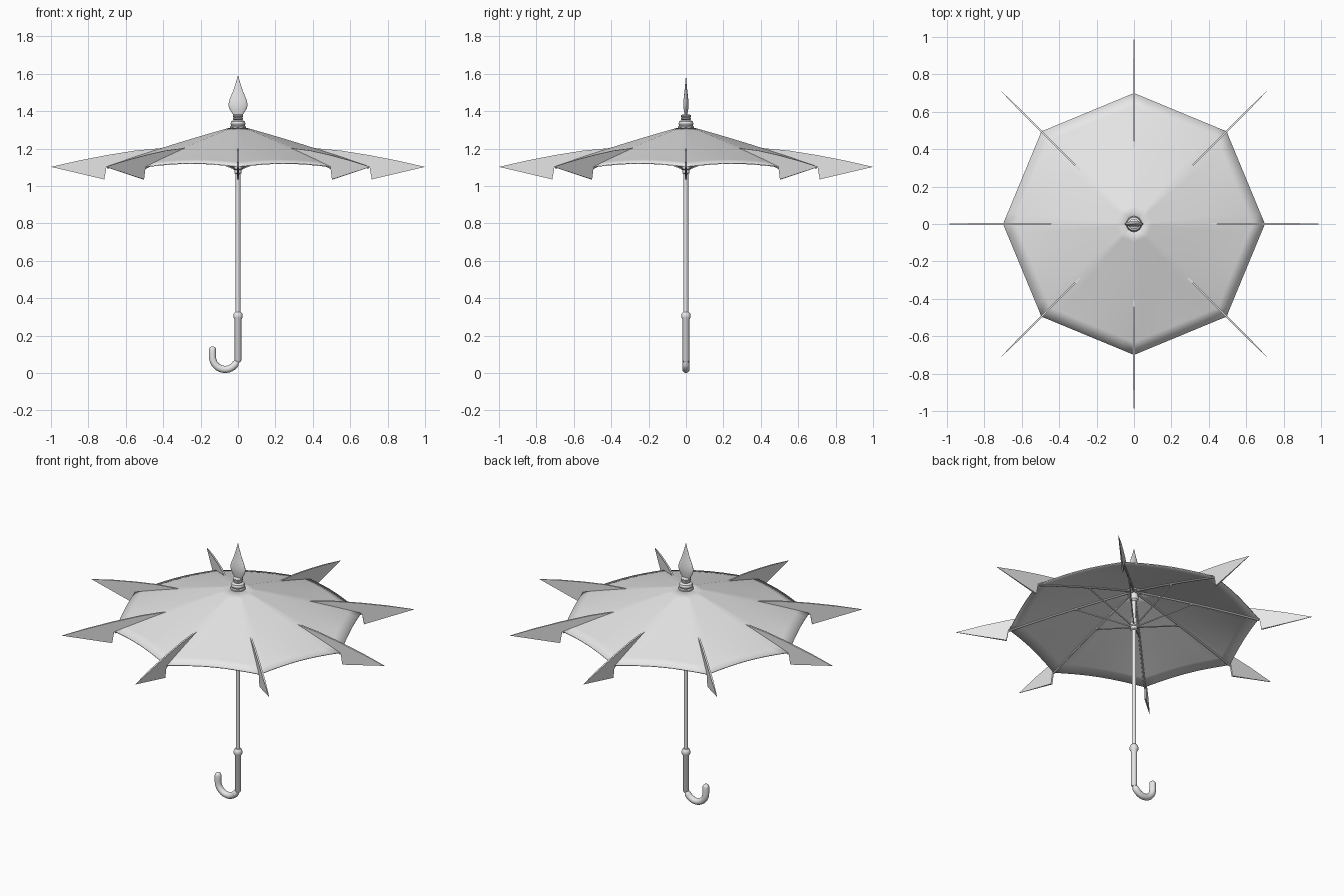
import bpy, bmesh, math
from mathutils import Vector, Matrix

if "Cube" in bpy.data.objects:
    bpy.data.objects.remove(bpy.data.objects["Cube"])

grey = bpy.data.materials.new("plain_grey")
grey.diffuse_color = (0.8, 0.8, 0.8, 1)
grey.use_nodes = True
grey.node_tree.nodes["Principled BSDF"].inputs["Base Color"].default_value = grey.diffuse_color
RIBS = 8


def finish(name, bm, smooth=True, angle=35):
    bmesh.ops.recalc_face_normals(bm, faces=bm.faces)
    mesh = bpy.data.meshes.new(name)
    bm.to_mesh(mesh)
    bm.free()
    mesh.materials.append(grey)
    ob = bpy.data.objects.new(name, mesh)
    bpy.context.collection.objects.link(ob)
    if smooth:
        bpy.ops.object.select_all(action='DESELECT')
        ob.select_set(True)
        bpy.context.view_layer.objects.active = ob
        bpy.ops.object.shade_smooth_by_angle(angle=math.radians(angle))
    return ob


def lathe(name, profile, flat_y=1.0, sides=24):
    """Spin (radius, height) pairs about z, optionally flattened in y."""
    bm = bmesh.new()
    rings = []
    for r, z in profile:
        rings.append([bm.verts.new((r * math.cos(a), r * flat_y * math.sin(a), z))
                      for a in (2 * math.pi * i / sides for i in range(sides))])
    for lo, hi in zip(rings, rings[1:]):
        for i in range(sides):
            j = (i + 1) % sides
            bm.faces.new((lo[i], lo[j], hi[j], hi[i]))
    bm.faces.new(rings[0][::-1])
    bm.faces.new(rings[-1])
    return finish(name, bm)


def tube(bm, pts, radii, sides=8):
    """Sweep a round section along a path lying in the xz plane."""
    rings = []
    for i, p in enumerate(pts):
        d = (pts[min(i + 1, len(pts) - 1)] - pts[max(i - 1, 0)]).normalized()
        side = Vector((0, 1, 0))
        up = d.cross(side)
        rings.append([bm.verts.new(p + radii[i] * (math.cos(a) * side + math.sin(a) * up))
                      for a in (2 * math.pi * k / sides for k in range(sides))])
    for lo, hi in zip(rings, rings[1:]):
        for k in range(sides):
            j = (k + 1) % sides
            bm.faces.new((lo[k], lo[j], hi[j], hi[k]))
    bm.faces.new(rings[0][::-1])
    bm.faces.new(rings[-1])


def around(bm):
    """Repeat the geometry once per rib."""
    geom = bm.verts[:] + bm.edges[:] + bm.faces[:]
    for k in range(1, RIBS):
        new = bmesh.ops.duplicate(bm, geom=geom)["geom"]
        bmesh.ops.rotate(bm, cent=(0, 0, 0),
                         matrix=Matrix.Rotation(k * 2 * math.pi / RIBS, 3, 'Z'),
                         verts=[v for v in new if isinstance(v, bmesh.types.BMVert)])


def canopy_z(r):
    t = (r - 0.03) / 0.67
    return 1.315 - 0.185 * t - 0.025 * t * t


# Eight-panel canopy with arched hems
bm = bmesh.new()
ROWS, SEG = 10, 8
rows = []
for i in range(ROWS + 1):
    r = 0.03 + 0.67 * i / ROWS
    row = []
    for k in range(RIBS):
        a, b = (Vector((r * math.cos(q), r * math.sin(q), 0))
                for q in (k * math.pi / 4, (k + 1) * math.pi / 4))
        for s in range(SEG):
            u = s / SEG
            p = a.lerp(b, u)
            p.z = canopy_z(r) + 0.018 * math.sin(math.pi * u) * (i / ROWS) ** 3
            row.append(bm.verts.new(p))
    rows.append(row)
n = RIBS * SEG
for lo, hi in zip(rows, rows[1:]):
    for i in range(n):
        bm.faces.new((lo[i], hi[i], hi[(i + 1) % n], lo[(i + 1) % n]))
canopy = finish("canopy", bm)
mod = canopy.modifiers.new("cloth_thickness", 'SOLIDIFY')
mod.thickness = 0.005
mod.offset = -1

# Pointed upright blades at the canopy corners
bm = bmesh.new()
outline = [(0.40, 1.203), (0.55, 1.189), (0.70, 1.165), (0.85, 1.136), (1.0, 1.102),
           (0.715, 1.035), (0.703, 1.103), (0.55, 1.145)]
sides = []
for s in (-1, 1):
    sides.append([bm.verts.new((x, s * (0.001 if x > 0.99 else 0.005), z)) for x, z in outline])
bm.faces.new(sides[0])
bm.faces.new(sides[1][::-1])
for i in range(len(outline)):
    j = (i + 1) % len(outline)
    bm.faces.new((sides[0][i], sides[0][j], sides[1][j], sides[1][i]))
around(bm)
finish("corner_blades", bm, smooth=False)

# Ribs beneath the cloth
bm = bmesh.new()
rib = [Vector((r, 0, canopy_z(r) - 0.008)) for r in (0.02, 0.15, 0.3, 0.45, 0.6, 0.7)]
tube(bm, rib, [0.006] * 6)
around(bm)
finish("ribs", bm)

# Struts from the runner to the ribs
bm = bmesh.new()
tube(bm, [Vector((0.015, 0, 1.09)), Vector((0.33, 0, canopy_z(0.33) - 0.01))], [0.004] * 2)
around(bm)
finish("struts", bm)

# Shaft, sliding runner and top notch
lathe("shaft", [(0.0125, 0.28), (0.0125, 1.33)])
lathe("runner", [(0.014, 1.065), (0.020, 1.07), (0.020, 1.085), (0.027, 1.09),
                 (0.027, 1.105), (0.018, 1.11), (0.018, 1.14), (0.013, 1.145)])
lathe("top_notch", [(0.014, 1.25), (0.024, 1.26), (0.026, 1.28), (0.020, 1.30)])

# Grip with a bead at its top
lathe("grip", [(0.012, 0.058), (0.018, 0.068), (0.018, 0.285), (0.024, 0.295), (0.025, 0.306),
               (0.023, 0.317), (0.015, 0.326)])

# Curled hook
bm = bmesh.new()
path, radii = [Vector((0, 0, 0.075)), Vector((-0.002, 0, 0.062))], [0.010, 0.012]
for i in range(17):
    a = math.radians(-24 - 156 * i / 16)
    path.append(Vector((-0.069 + 0.067 * math.cos(a), 0, 0.086 + 0.067 * math.sin(a))))
    radii.append(0.015 if i == 0 else 0.019)
for z, r in ((0.105, 0.019), (0.124, 0.019), (0.133, 0.017), (0.139, 0.012), (0.142, 0.004)):
    path.append(Vector((-0.136, 0, z)))
    radii.append(r)
tube(bm, path, radii, 16)
finish("hook", bm)

# Cap over the canopy and ringed collar
lathe("cap", [(0.042, 1.305), (0.042, 1.318), (0.037, 1.323), (0.040, 1.332), (0.036, 1.345),
              (0.024, 1.352)])
lathe("collar", [(0.022, 1.345), (0.022, 1.353), (0.028, 1.357), (0.028, 1.363), (0.023, 1.366),
                 (0.028, 1.370), (0.028, 1.377), (0.018, 1.382)])

# Flattened leaf-shaped spear tip
lathe("spear_tip", [(0.022, 1.375), (0.036, 1.395), (0.047, 1.415), (0.051, 1.433),
                    (0.048, 1.455), (0.038, 1.48), (0.027, 1.505), (0.017, 1.535),
                    (0.008, 1.565), (0.001, 1.59)], flat_y=0.28)
